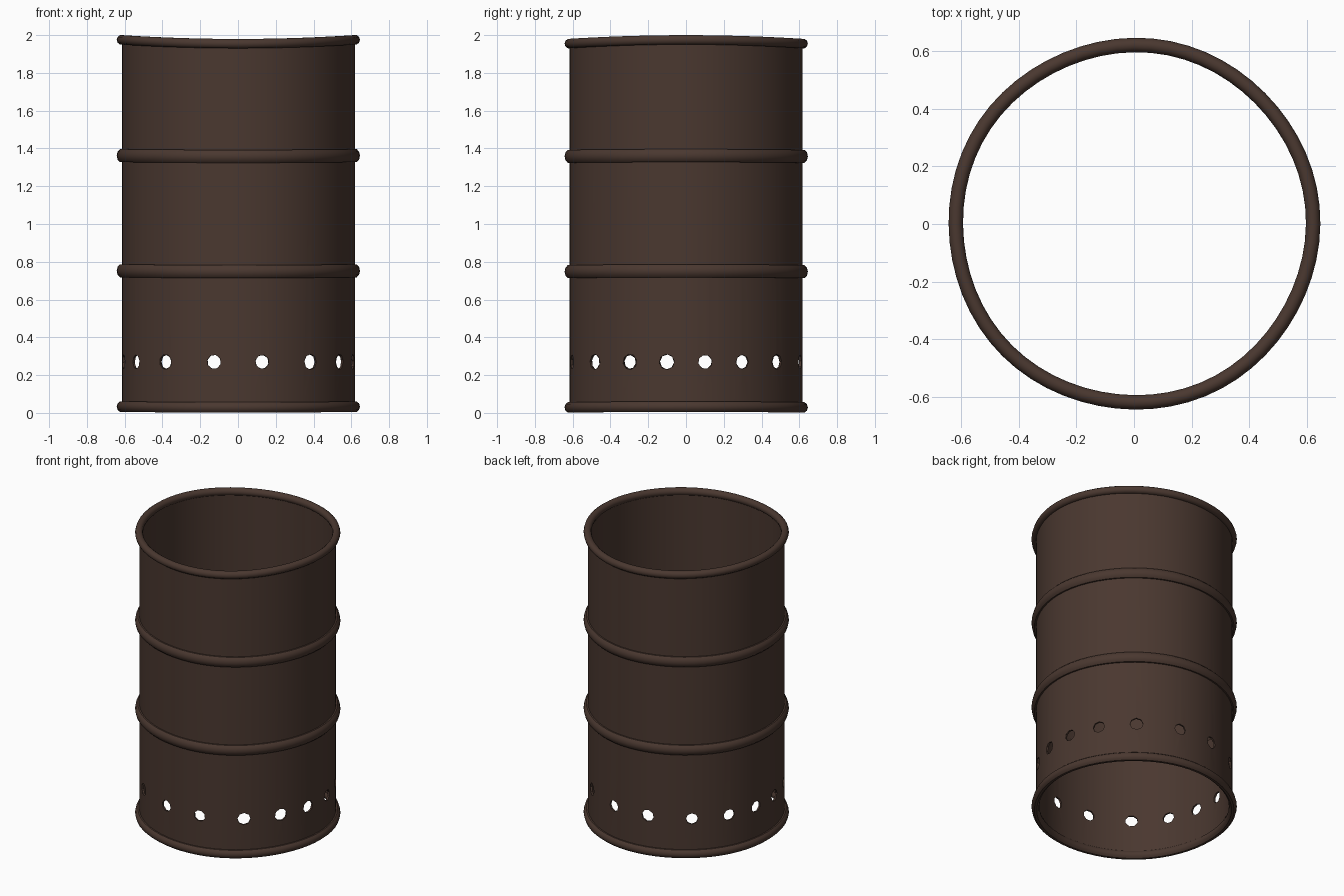
import bpy, bmesh, math, random
from mathutils import Matrix, Vector

if "Cube" in bpy.data.objects:
    bpy.data.objects.remove(bpy.data.objects["Cube"])

random.seed(4)
SEG = 64

rust = bpy.data.materials.new("dark_rusty_brown")
rust.diffuse_color = (0.068, 0.039, 0.029, 1)
rust.use_nodes = True
rust.node_tree.nodes["Principled BSDF"].inputs["Base Color"].default_value = rust.diffuse_color


def finish(name, bm):
    bmesh.ops.recalc_face_normals(bm, faces=bm.faces)
    me = bpy.data.meshes.new(name)
    bm.to_mesh(me)
    bm.free()
    ob = bpy.data.objects.new(name, me)
    bpy.context.collection.objects.link(ob)
    me.materials.append(rust)
    return ob


def smooth(ob):
    bpy.ops.object.select_all(action='DESELECT')
    bpy.context.view_layer.objects.active = ob
    ob.select_set(True)
    bpy.ops.object.shade_smooth_by_angle(angle=math.radians(40))


def lathe(name, profile, wave=0.0):
    """Closed (radius, height) profile turned around z, with a slight uneven dent."""
    bm = bmesh.new()
    rings = []
    for i in range(SEG):
        a = 2 * math.pi * i / SEG
        dz = wave * math.cos(2 * a)
        dr = 0.002 * math.sin(5 * a + 1)
        rings.append([bm.verts.new(((r + dr) * math.cos(a), (r + dr) * math.sin(a), z + dz))
                      for r, z in profile])
    n = len(profile)
    for i in range(SEG):
        p, q = rings[i], rings[(i + 1) % SEG]
        for j in range(n):
            k = (j + 1) % n
            bm.faces.new((p[j], q[j], q[k], p[k]))
    return finish(name, bm)


def hoop(name, z, half_w, half_h, wave=0.0):
    """Rounded ring around the drum."""
    prof = [(0.619 + half_w * math.cos(t), z + half_h * math.sin(t))
            for t in (2 * math.pi * k / 10 for k in range(10))]
    smooth(lathe(name, prof, wave))


# Open-ended thin drum wall
wall = lathe("drum_wall", [(0.617, 0.03), (0.617, 1.965), (0.605, 1.965), (0.605, 0.03)])

# Punched air holes, mirrored into all four quadrants
bm = bmesh.new()
for deg in (9.5, 29, 51.5, 78):
    for angle in (deg, 180 - deg, 180 + deg, 360 - deg):
        a = math.radians(angle)
        d = Vector((math.cos(a), math.sin(a), 0))
        m = (Matrix.Translation(d * 0.61 + Vector((0, 0, 0.27)))
             @ d.to_track_quat('Z', 'Y').to_matrix().to_4x4()
             @ Matrix.Rotation(random.uniform(0, 1), 4, 'Z'))
        r = random.uniform(0.037, 0.042)
        bmesh.ops.create_cone(bm, cap_ends=True, segments=8, radius1=r, radius2=r,
                              depth=0.2, matrix=m)
cutter = finish("hole_cutter", bm)
mod = wall.modifiers.new("air_holes", 'BOOLEAN')
mod.operation = 'DIFFERENCE'
mod.solver = 'EXACT'
mod.object = cutter
bpy.context.view_layer.objects.active = wall
wall.select_set(True)
bpy.ops.object.modifier_apply(modifier=mod.name)
bpy.data.objects.remove(cutter)
smooth(wall)

# Rolled rims and reinforcing ribs
hoop("bottom_rim", 0.031, 0.025, 0.029, 0.002)
hoop("lower_rib", 0.75, 0.025, 0.036, 0.002)
hoop("upper_rib", 1.36, 0.025, 0.036, 0.002)
hoop("top_rim", 1.965, 0.025, 0.026, 0.010)
